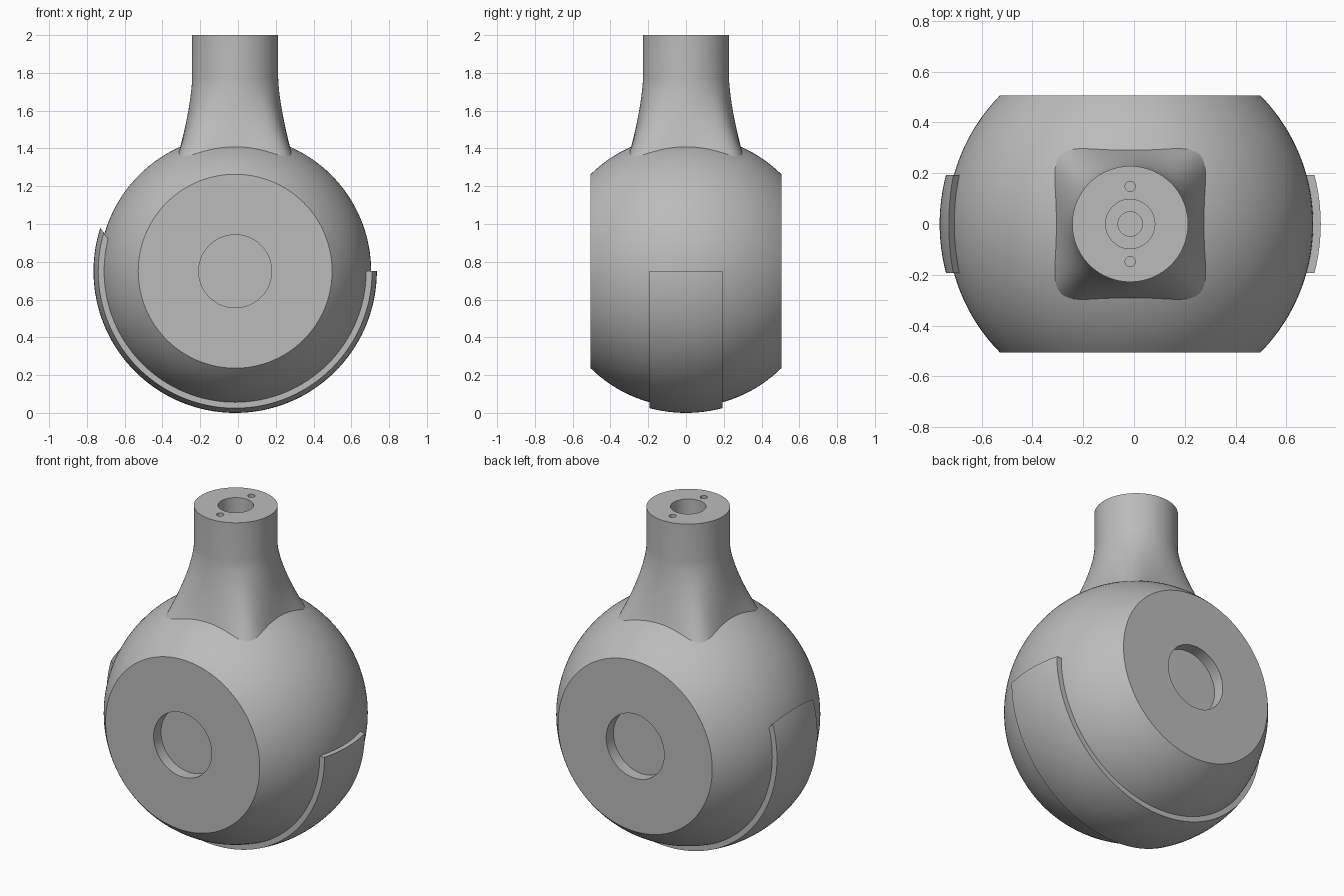
import bpy, bmesh, math
from mathutils import Vector

if "Cube" in bpy.data.objects:
    bpy.data.objects.remove(bpy.data.objects["Cube"], do_unlink=True)

CX, CZ = -0.015, 0.75      # ball centre
R, BAND_R = 0.72, 0.75     # ball and band radii
CUT, DISC = 0.505, 0.513   # flat side distance and radius

grey = bpy.data.materials.new("light_grey")
grey.use_nodes = True
grey.diffuse_color = (0.5, 0.5, 0.5, 1)
grey.node_tree.nodes["Principled BSDF"].inputs["Base Color"].default_value = (0.5, 0.5, 0.5, 1)


def finish(name, bm):
    bmesh.ops.remove_doubles(bm, verts=bm.verts, dist=1e-5)
    bmesh.ops.recalc_face_normals(bm, faces=bm.faces)
    mesh = bpy.data.meshes.new(name)
    bm.to_mesh(mesh)
    bm.free()
    mesh.materials.append(grey)
    obj = bpy.data.objects.new(name, mesh)
    bpy.context.collection.objects.link(obj)
    return obj


def smooth(obj, angle=30):
    bpy.ops.object.select_all(action='DESELECT')
    obj.select_set(True)
    bpy.context.view_layer.objects.active = obj
    bpy.ops.object.shade_smooth_by_angle(angle=math.radians(angle))


def loft(name, rings, closed_ends=True, wrap=False):
    """Skin a list of point rings; optionally cap the ends or join last to first."""
    bm = bmesh.new()
    rows = [[bm.verts.new(p) for p in ring] for ring in rings]
    n = len(rows[0])
    pairs = list(zip(rows, rows[1:])) + ([(rows[-1], rows[0])] if wrap else [])
    for a, b in pairs:
        for i in range(n):
            j = (i + 1) % n
            bm.faces.new((a[i], a[j], b[j], b[i]))
    if closed_ends:
        bm.faces.new(rows[0])
        bm.faces.new(rows[-1])
    return finish(name, bm)


# Ball: profile turned about the y axis, with flat recessed sides
limit = math.asin(CUT / R)
half = [(R * math.cos(limit * i / 24), R * math.sin(limit * i / 24)) for i in range(25)]
half += [(0.193, CUT), (0.193, CUT - 0.07)]
profile = [(r, -y) for r, y in reversed(half[1:])] + half
turn = [2 * math.pi * i / 128 for i in range(128)]
ball = loft("ball", [[(CX + r * math.cos(a), y, CZ + r * math.sin(a)) for a in turn]
                     for r, y in profile])
smooth(ball)

# Band: raised spherical strip under the ball, with a slanted left end
W, STEPS = 0.192, 96


def band_point(radius, y, t):
    r = math.sqrt(radius ** 2 - y ** 2)
    end = 194.8 + 66 * (r - 0.703)
    a = -math.radians(end * t)
    return (CX + r * math.cos(a), y, CZ + r * math.sin(a))


ys = [W * (i / 6 - 1) for i in range(13)]
sections = []
for k in range(STEPS + 1):
    t = k / STEPS
    sections.append([band_point(BAND_R, y, t) for y in ys]
                    + [band_point(R - 0.015, y, t) for y in reversed(ys)])
band = loft("band", sections)
smooth(band)

# Neck: rounded square foot flaring up into a round tube
TOP, START, FOOT = 2.0, 1.77, 1.33


def neck_ring(z):
    s = max(0, (START - z) / 0.36) ** 1.5
    ring = []
    for a in turn:
        c, d = math.cos(a), math.sin(a)
        square = 0.29 / (abs(c) ** 5 + abs(d) ** 5) ** 0.2
        r = 0.228 + s * (square - 0.228)
        ring.append((CX + r * c, r * d, z))
    return ring


levels = [FOOT + (START - FOOT) * i / 20 for i in range(21)] + [TOP]
neck = loft("neck", [neck_ring(z) for z in levels])


# Holes in the neck top: stepped bore and two pin holes
def drill(x, y, radius, depth):
    bm = bmesh.new()
    bmesh.ops.create_cone(bm, cap_ends=True, segments=48, radius1=radius,
                          radius2=radius, depth=depth + 0.1)
    bmesh.ops.translate(bm, verts=bm.verts, vec=Vector((x, y, TOP + 0.05 - depth / 2)))
    cutter = finish("hole_cutter", bm)
    cutter.hide_render = True
    mod = neck.modifiers.new("hole", 'BOOLEAN')
    mod.operation, mod.solver, mod.object = 'DIFFERENCE', 'EXACT', cutter
    bpy.context.view_layer.objects.active = neck
    bpy.ops.object.modifier_apply(modifier=mod.name)
    bpy.data.objects.remove(cutter, do_unlink=True)


drill(CX, 0, 0.097, 0.2)
drill(CX, 0, 0.048, 0.4)
for side in (-1, 1):
    drill(CX, 0.148 * side, 0.02, 0.1)
smooth(neck)
